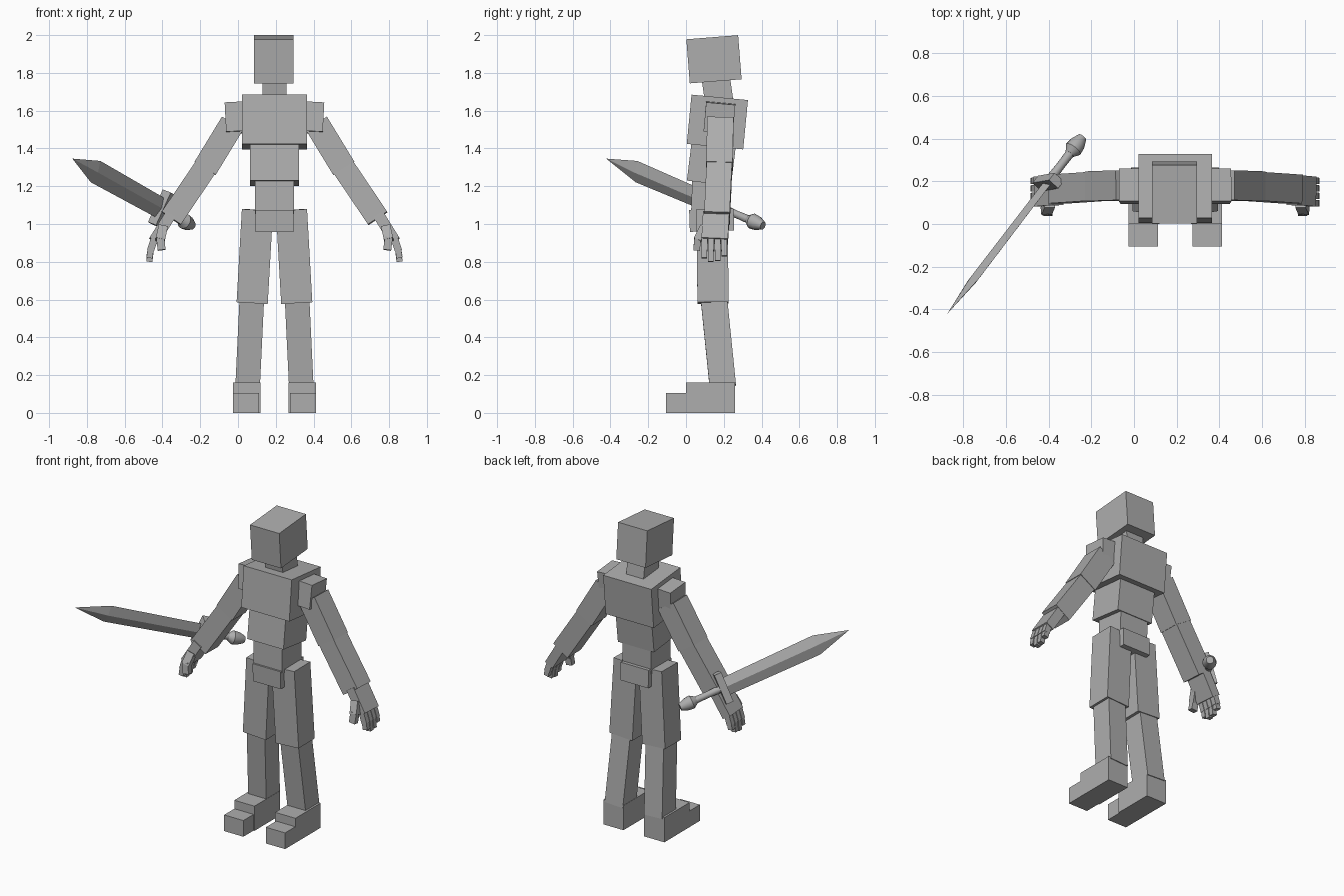
import bpy, bmesh
from math import cos, sin, tau, radians
from mathutils import Vector, Matrix

cube = bpy.data.objects.get("Cube")
if cube:
    bpy.data.objects.remove(cube, do_unlink=True)

grey = bpy.data.materials.new("plain grey")
grey.use_nodes = True
COLOUR = (0.42, 0.42, 0.42, 1)
grey.diffuse_color = COLOUR
grey.node_tree.nodes["Principled BSDF"].inputs["Base Color"].default_value = COLOUR

MID = 0.193  # body centre line in x


def finish(name, bm, matrix):
    bmesh.ops.recalc_face_normals(bm, faces=bm.faces)
    mesh = bpy.data.meshes.new(name)
    bm.to_mesh(mesh)
    bm.free()
    mesh.materials.append(grey)
    obj = bpy.data.objects.new(name, mesh)
    obj.matrix_world = matrix
    bpy.context.collection.objects.link(obj)
    return obj


def block(name, centre, size, tilt=0, matrix=None):
    """Box tilted about x, or placed by a full matrix."""
    bm = bmesh.new()
    bmesh.ops.create_cube(bm, size=1)
    bmesh.ops.scale(bm, vec=size, verts=bm.verts)
    if matrix is None:
        matrix = Matrix.Translation(centre) @ Matrix.Rotation(radians(tilt), 4, 'X')
    return finish(name, bm, matrix)


def frame(origin, x, y, z):
    m = Matrix((x, y, z)).transposed().to_4x4()
    m.translation = origin
    return m


def limb(name, side, start, end, width, depth):
    """Box running between two joints, given as offsets from the centre line."""
    a, b = (Vector((MID + side * p[0], p[1], p[2])) for p in (start, end))
    z = (a - b).normalized()
    x = Vector((0, 1, 0)).cross(z).normalized()
    block(name, None, (width, depth, (a - b).length), matrix=frame((a + b) / 2, x, z.cross(x), z))


def lathe(name, profile, sides, squash, matrix):
    """Rings of (radius, height) about z, squashed in y."""
    bm = bmesh.new()
    rings = [[bm.verts.new((r * cos(tau * i / sides), r * squash * sin(tau * i / sides), h))
              for i in range(sides)] for r, h in profile]
    for low, high in zip(rings, rings[1:]):
        for i in range(sides):
            j = (i + 1) % sides
            bm.faces.new((low[i], low[j], high[j], high[i]))
    bm.faces.new(rings[0])
    bm.faces.new(rings[-1])
    return finish(name, bm, matrix)


# Head and torso
block("head", (0.19, 0.148, 1.872), (0.21, 0.275, 0.234), 4.5)
block("neck", (0.193, 0.166, 1.715), (0.125, 0.15, 0.13), 8)
block("chest", (MID, 0.166, 1.54), (0.345, 0.3, 0.262), -5.5)
block("abdomen", (MID, 0.134, 1.32), (0.26, 0.235, 0.21), -7)
block("waist", (MID, 0.13, 1.145), (0.205, 0.2, 0.19), -2)
block("pelvis", (MID, 0.136, 1.02), (0.2, 0.235, 0.115), 2)

for side, label in ((1, "left"), (-1, "right")):
    # Legs and feet
    limb(label + "_thigh", side, (0.09, 0.138, 1.075), (0.118, 0.143, 0.582), 0.165, 0.165)
    limb(label + "_shin", side, (0.119, 0.146, 0.62), (0.142, 0.195, 0.14), 0.13, 0.14)
    block(label + "_foot", (MID + side * 0.147, 0.13, 0.08), (0.145, 0.26, 0.16))
    block(label + "_toes", (MID + side * 0.15, -0.05, 0.0525), (0.138, 0.11, 0.105))

    # Shoulder and arm
    limb(label + "_shoulder", side, (0.206, 0.184, 1.64), (0.198, 0.17, 1.485), 0.115, 0.155)
    limb(label + "_upper_arm", side, (0.222, 0.182, 1.533), (0.367, 0.177, 1.295), 0.132, 0.14)
    limb(label + "_forearm", side, (0.355, 0.177, 1.315), (0.547, 0.164, 1.03), 0.122, 0.135)

    # Hand
    limb(label + "_palm", side, (0.55, 0.16, 1.05), (0.637, 0.152, 0.91), 0.06, 0.14)
    for i, length in enumerate((0.095, 0.115, 0.11, 0.085)):
        y = 0.097 + i * 0.035
        limb(f"{label}_finger_{i + 1}_base", side, (0.633, y, 0.93), (0.656, y, 0.86), 0.038, 0.031)
        limb(f"{label}_finger_{i + 1}_tip", side, (0.654, y, 0.87), (0.662, y, 0.915 - length), 0.032, 0.029)
    limb(label + "_thumb_base", side, (0.59, 0.095, 0.985), (0.605, 0.06, 0.915), 0.05, 0.04)
    limb(label + "_thumb_tip", side, (0.605, 0.062, 0.93), (0.597, 0.056, 0.862), 0.042, 0.035)

# Sword, laid out along its own axis from blade tip to pommel
tip = Vector((-0.875, -0.42, 1.345))
axis = (Vector((-0.24, 0.41, 0.99)) - tip).normalized()
flat = axis.cross(Vector((0.43, 0.076, 0.948))).normalized()
sword = frame(tip, flat.cross(axis), flat, axis)
lathe("sword_blade", [(0.001, 0), (0.062, 0.21), (0.056, 0.82)], 4, 0.3, sword)
block("sword_guard", None, (0.19, 0.06, 0.045), matrix=sword @ Matrix.Translation((0, 0, 0.82)))
for name, profile in (
    ("sword_grip", [(0.024, 0.82), (0.02, 0.92), (0.022, 1.02)]),
    ("sword_pommel", [(0.022, 0.995), (0.042, 1.025), (0.038, 1.06), (0.022, 1.1)]),
):
    grip = lathe(name, profile, 16, 1, sword)
    bpy.ops.object.select_all(action='DESELECT')
    grip.select_set(True)
    bpy.context.view_layer.objects.active = grip
    bpy.ops.object.shade_smooth_by_angle(angle=radians(35))
